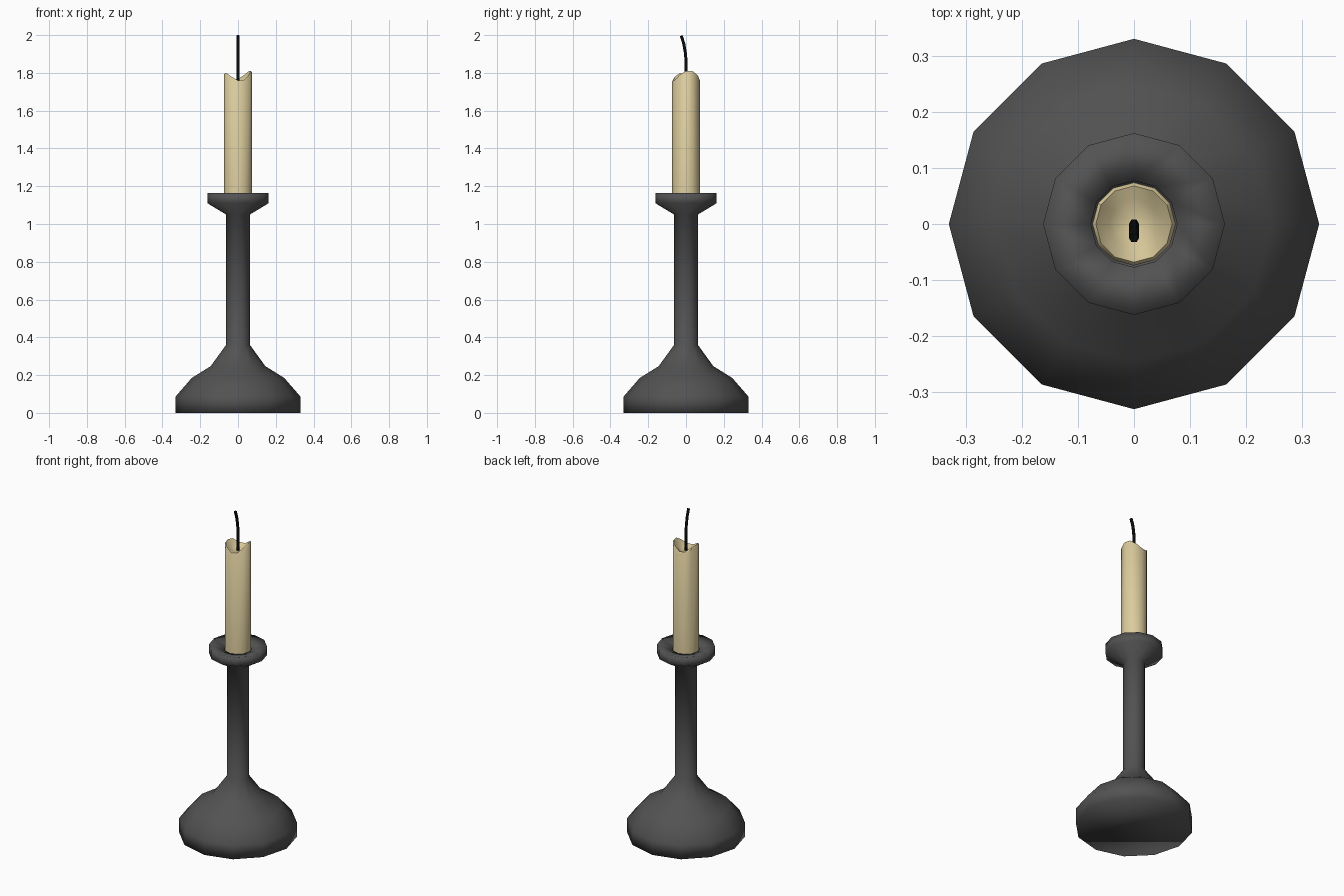
import bpy, bmesh, math

if "Cube" in bpy.data.objects:
    bpy.data.objects.remove(bpy.data.objects["Cube"])

SIDES = 12


def colour(obj, name, rgb):
    mat = bpy.data.materials.new(name)
    mat.diffuse_color = (*rgb, 1)
    mat.use_nodes = True
    mat.node_tree.nodes["Principled BSDF"].inputs["Base Color"].default_value = mat.diffuse_color
    obj.data.materials.append(mat)


def ring_solid(name, rings):
    """Skin a stack of rings; each is (radius, height), height a number or one per side."""
    bm = bmesh.new()
    loops = []
    for radius, height in rings:
        zs = height if isinstance(height, list) else [height] * SIDES
        loops.append([bm.verts.new((radius * math.cos(math.tau * i / SIDES),
                                    radius * math.sin(math.tau * i / SIDES), z))
                      for i, z in enumerate(zs)])
    for low, high in zip(loops, loops[1:]):
        for i in range(SIDES):
            j = (i + 1) % SIDES
            bm.faces.new((low[i], low[j], high[j], high[i]))
    bm.faces.new(loops[0][::-1])
    bm.faces.new(loops[-1])
    for f in bm.faces:
        f.smooth = True
    mesh = bpy.data.meshes.new(name)
    bm.to_mesh(mesh)
    bm.free()
    obj = bpy.data.objects.new(name, mesh)
    bpy.context.collection.objects.link(obj)
    return obj


# Holder: flared foot, slim stem, drip dish and socket
holder = ring_solid("candle_holder", [
    (0.33, 0), (0.33, 0.087), (0.245, 0.185), (0.145, 0.247), (0.063, 0.36),
    (0.063, 1.05), (0.162, 1.11), (0.162, 1.165), (0.077, 1.145), (0.077, 1.10)])
colour(holder, "dark_iron", (0.085, 0.085, 0.085))

# Candle: straight sides, wavy melted rim, hollow pool
rim = [1.81, 1.81, 1.79, 1.768, 1.77, 1.795, 1.80, 1.797, 1.78, 1.76, 1.763, 1.79]
candle = ring_solid("candle", [
    (0.074, 1.10), (0.074, [z - 0.008 for z in rim]), (0.068, rim),
    (0.045, [1.757 + 0.3 * (z - 1.76) for z in rim]), (0.018, 1.75)])
colour(candle, "wax", (0.72, 0.61, 0.34))

# Wick: thin tube bending forward at the top
curve = bpy.data.curves.new("wick", "CURVE")
curve.dimensions = "3D"
curve.bevel_depth = 0.009
curve.bevel_resolution = 1
curve.use_fill_caps = True
path = [(0, 1.74), (0, 1.87), (-0.004, 1.91), (-0.012, 1.955), (-0.025, 1.997)]
spline = curve.splines.new("POLY")
spline.points.add(len(path) - 1)
for p, (y, z) in zip(spline.points, path):
    p.co = (0, y, z, 1)
wick = bpy.data.objects.new("wick", curve)
bpy.context.collection.objects.link(wick)
colour(wick, "charred_wick", (0.003, 0.003, 0.003))

# Keep the melted rim and pool crisp
bpy.context.view_layer.objects.active = candle
candle.select_set(True)
bpy.ops.object.shade_smooth_by_angle(angle=math.radians(40))
